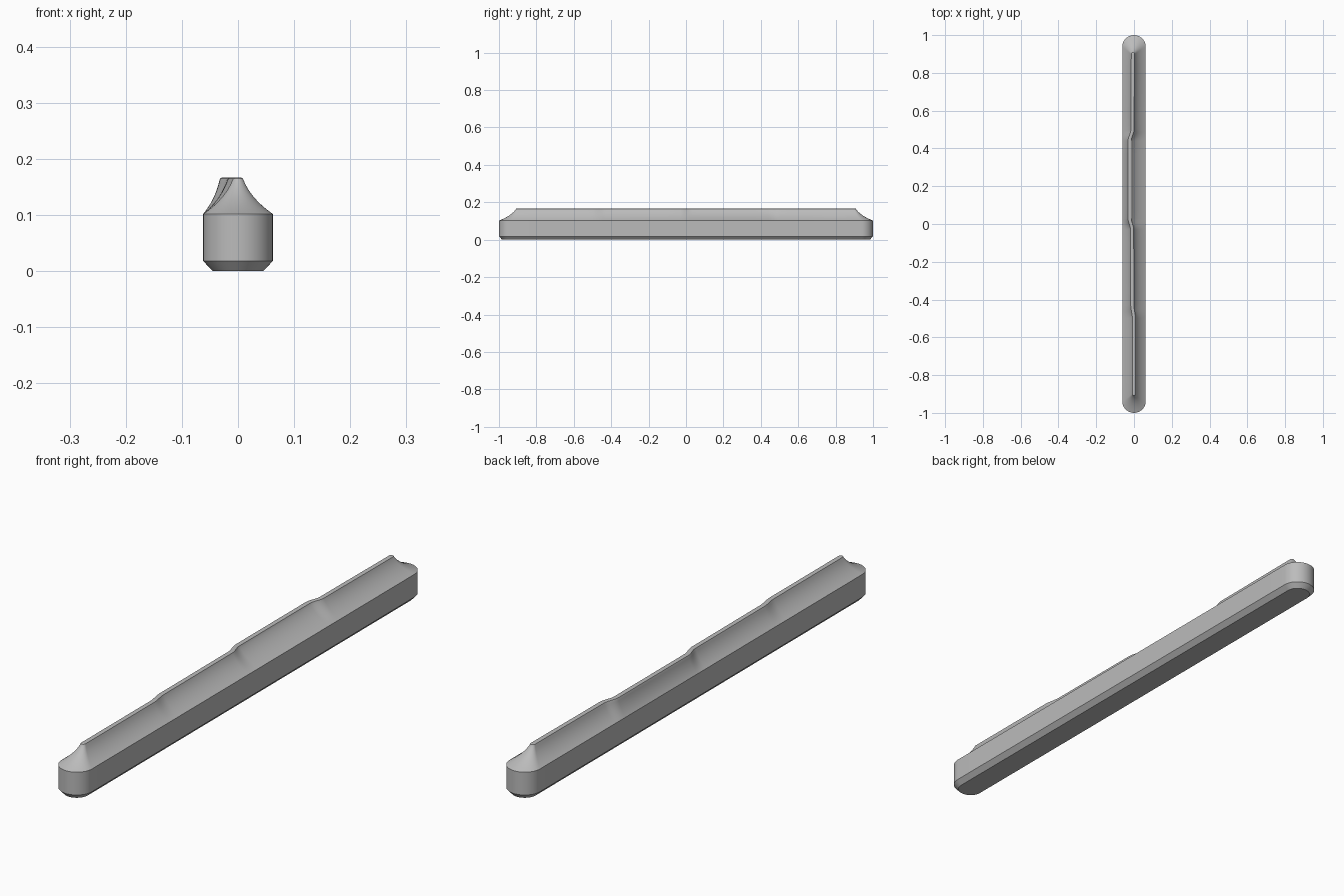
import bpy, bmesh, math

cube = bpy.data.objects.get("Cube")
if cube:
    bpy.data.objects.remove(cube, do_unlink=True)

R = 0.062            # half width of the bar
CAP = 1 - R          # centre of the rounded ends
RIDGE_END = 0.90     # where the ridge starts to round off
CAP_STEPS = 24

# Sideways drift of the ridge along the length: (y, x)
PATH = [(-0.9, 0.0), (-0.5, 0.0), (-0.43, -0.009), (-0.03, -0.010), (0.03, -0.023),
        (0.44, -0.023), (0.50, -0.008), (0.9, -0.006)]


def ridge_x(y):
    for (y0, x0), (y1, x1) in zip(PATH, PATH[1:]):
        if y <= y1:
            t = max(0.0, (y - y0) / (y1 - y0))
            t = t * t * (3 - 2 * t)
            return x0 + (x1 - x0) * t
    return PATH[-1][1]


# Stations along the straight sides, denser where the ridge steps sideways
stations = []
for (y0, _), (y1, _) in zip(PATH, PATH[1:]):
    n = 6
    stations += [y0 + (y1 - y0) * i / n for i in range(n)]
stations = stations[1:]


def outline(radius, centre, follow):
    """Capsule outline, optionally following the drifting ridge line."""
    pts = []
    for side in (1, -1):
        for i in range(CAP_STEPS + 1):
            a = math.pi * i / CAP_STEPS
            y = side * (centre + radius * math.sin(a))
            pts.append((side * radius * math.cos(a) + follow * ridge_x(side * centre), y))
        ys = stations[::-1] if side == 1 else stations
        pts += [(-side * radius + follow * ridge_x(y), y) for y in ys]
    return pts


def blend(a, b, t):
    return [tuple(p + (q - p) * t for p, q in zip(u, v)) for u, v in zip(a, b)]


body = outline(R, CAP, 0)
crest = outline(0.010, RIDGE_END, 1)

# Chamfered foot and upright wall
rings = [(outline(0.045, CAP, 0), 0.0), (outline(0.0535, CAP, 0), 0.009),
         (body, 0.018), (body, 0.102)]
# Hollow flanks sweeping up to the ridge
STEPS = 12
for i in range(1, STEPS + 1):
    t = i / STEPS
    s = 2 * t * (1 - t) * 0.73 + t * t
    z = 0.102 * (1 - t) ** 2 + 2 * t * (1 - t) * 0.128 + 0.162 * t * t
    rings.append((blend(body, crest, s), z))
# Rounded crest
rings.append((outline(0.0085, RIDGE_END, 1), 0.1655))
rings.append((outline(0.0055, RIDGE_END, 1), 0.167))

bm = bmesh.new()
loops = [[bm.verts.new((x, y, z)) for x, y in pts] for pts, z in rings]
n = len(body)
for low, high in zip(loops, loops[1:]):
    for i in range(n):
        j = (i + 1) % n
        bm.faces.new((low[i], low[j], high[j], high[i]))
bm.faces.new(loops[0][::-1])
# Crest top closed as strips between opposite sides
top = loops[-1]
half = n // 2
first = CAP_STEPS
bm.faces.new(top[:first + 1])
bm.faces.new(top[half:half + first + 1])
left = top[first:half + 1]
right = [top[0]] + top[half + first:][::-1]
for i in range(len(left) - 1):
    bm.faces.new((left[i], left[i + 1], right[i + 1], right[i]))
bmesh.ops.recalc_face_normals(bm, faces=bm.faces)

mesh = bpy.data.meshes.new("ridged_bar")
bm.to_mesh(mesh)
bm.free()
bar = bpy.data.objects.new("ridged_bar", mesh)
bpy.context.collection.objects.link(bar)

# Plain grey material
grey = bpy.data.materials.new("plain_grey")
grey.use_nodes = True
colour = (0.5, 0.5, 0.5, 1.0)
grey.diffuse_color = colour
grey.node_tree.nodes["Principled BSDF"].inputs["Base Color"].default_value = colour
mesh.materials.append(grey)

bpy.context.view_layer.objects.active = bar
bar.select_set(True)
bpy.ops.object.shade_smooth_by_angle(angle=math.radians(28))
